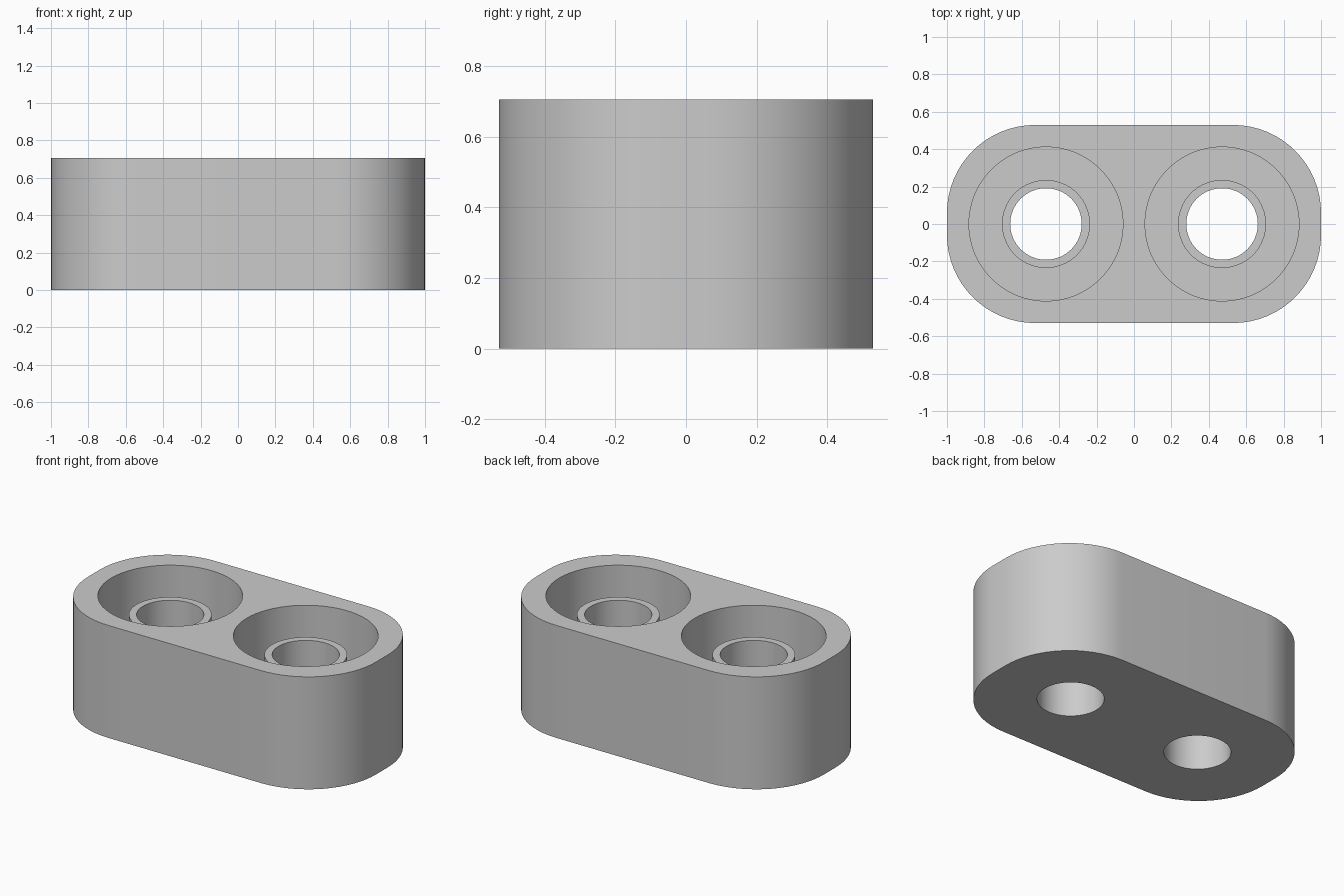
import bpy, bmesh, math

cube = bpy.data.objects.get("Cube")
if cube:
    bpy.data.objects.remove(cube, do_unlink=True)

UNIT = 1 / 17                      # seventeen grid steps per unit
HEIGHT = 12 * UNIT
FLOOR = 2 * UNIT
BOSS_TOP = 10 * UNIT
SPACING = 8 * UNIT
CORNER = 8 * UNIT
RECESS_R, BOSS_R, HOLE_R = 7 * UNIT, 4 * UNIT, 3.25 * UNIT
SIDES = 64

grey = bpy.data.materials.new("plain grey")
grey.use_nodes = True
grey.diffuse_color = (0.6, 0.6, 0.6, 1)
grey.node_tree.nodes["Principled BSDF"].inputs["Base Color"].default_value = (0.6, 0.6, 0.6, 1)


def add_object(name, bm):
    bmesh.ops.recalc_face_normals(bm, faces=bm.faces)
    mesh = bpy.data.meshes.new(name)
    bm.to_mesh(mesh)
    bm.free()
    mesh.materials.append(grey)
    obj = bpy.data.objects.new(name, mesh)
    bpy.context.collection.objects.link(obj)
    return obj


def circle(cx, cy, radius, start=0.0, sweep=math.tau, count=SIDES):
    return [(cx + radius * math.cos(start + sweep * i / count),
             cy + radius * math.sin(start + sweep * i / count)) for i in range(count)]


def prism(name, outline, bottom, top):
    bm = bmesh.new()
    base = bm.faces.new([bm.verts.new((x, y, bottom)) for x, y in outline])
    moved = bmesh.ops.extrude_face_region(bm, geom=[base], use_keep_orig=True)["geom"]
    verts = [v for v in moved if isinstance(v, bmesh.types.BMVert)]
    bmesh.ops.translate(bm, verts=verts, vec=(0, 0, top - bottom))
    return add_object(name, bm)


def select_only(obj):
    bpy.ops.object.select_all(action='DESELECT')
    obj.select_set(True)
    bpy.context.view_layer.objects.active = obj


def cut(obj, cutter):
    select_only(obj)
    cutter.hide_render = True
    mod = obj.modifiers.new("cut", 'BOOLEAN')
    mod.operation = 'DIFFERENCE'
    mod.solver = 'EXACT'
    mod.object = cutter
    bpy.ops.object.modifier_apply(modifier=mod.name)
    bpy.data.objects.remove(cutter, do_unlink=True)


def smooth(obj):
    select_only(obj)
    bpy.ops.object.shade_smooth_by_angle(angle=math.radians(30))


# Block with large rounded corners
outline = []
for i, (sx, sy) in enumerate([(1, 1), (-1, 1), (-1, -1), (1, -1)]):
    cx, cy = sx * (1 - CORNER), sy * (9 * UNIT - CORNER)
    outline += circle(cx, cy, CORNER, i * math.pi / 2, math.pi / 2 * 17 / 16, 17)
body = prism("body", outline, 0, HEIGHT)

# Two round recesses, each with a hole through the floor
for x in (-SPACING, SPACING):
    cut(body, prism("recess_cutter", circle(x, 0, RECESS_R), FLOOR, HEIGHT + 0.1))
    cut(body, prism("hole_cutter", circle(x, 0, HOLE_R), -0.1, HEIGHT))
smooth(body)

# Tubular boss around each hole, open where it joins the floor
for side, x in (("right", -SPACING), ("left", SPACING)):
    bm = bmesh.new()
    rings = [[bm.verts.new((px, py, z)) for px, py in circle(x, 0, r)]
             for r, z in [(BOSS_R, FLOOR), (BOSS_R, BOSS_TOP), (HOLE_R, BOSS_TOP), (HOLE_R, FLOOR)]]
    for a, b in zip(rings, rings[1:]):
        for i in range(SIDES):
            j = (i + 1) % SIDES
            bm.faces.new((a[i], a[j], b[j], b[i]))
    smooth(add_object(side + "_boss", bm))
